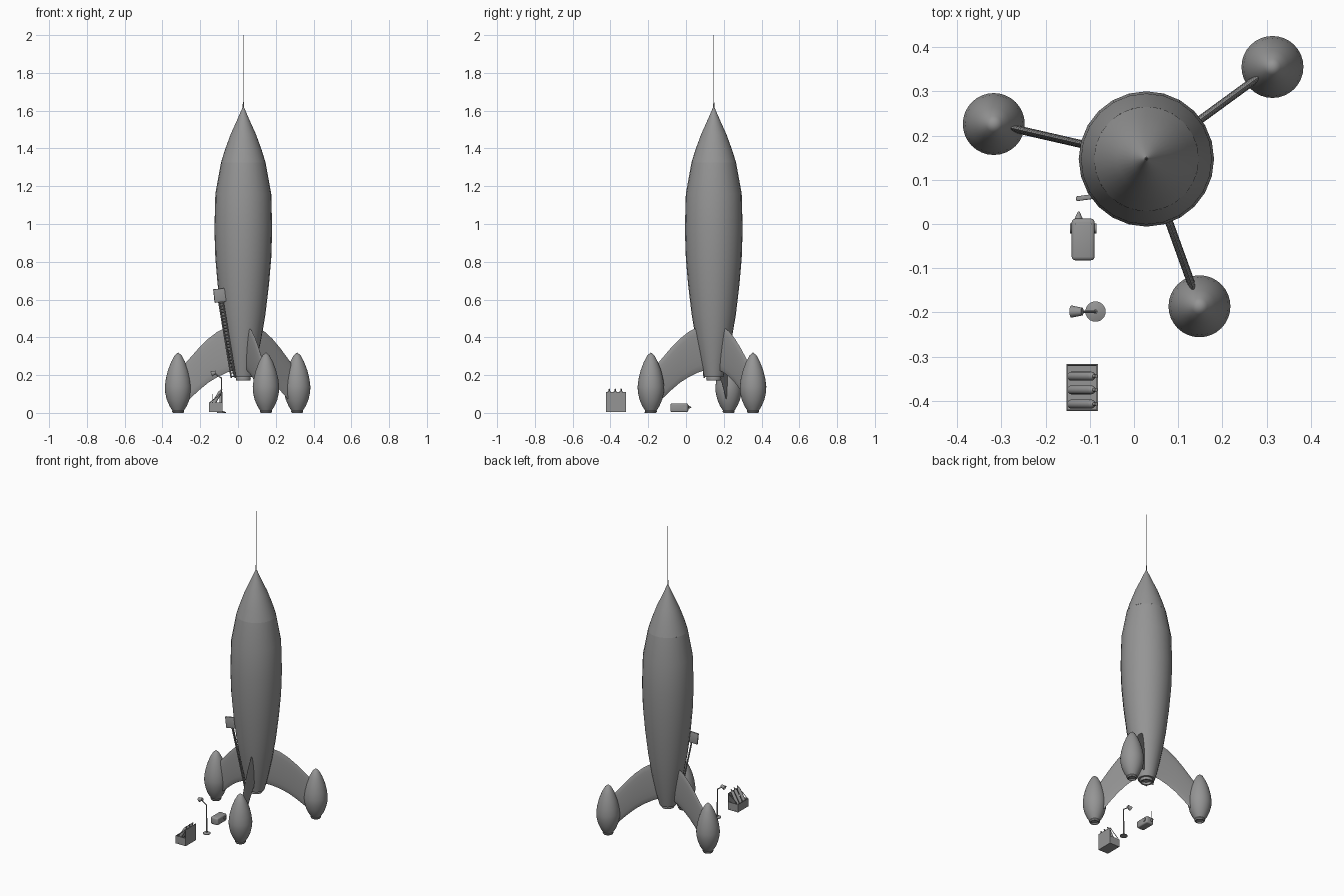
import bpy, bmesh, math
from mathutils import Vector, Matrix

if "Cube" in bpy.data.objects:
    bpy.data.objects.remove(bpy.data.objects["Cube"])

grey = bpy.data.materials.new("mid_grey")
grey.use_nodes = True
tone = (0.3, 0.3, 0.3, 1)
grey.diffuse_color = tone
grey.node_tree.nodes["Principled BSDF"].inputs["Base Color"].default_value = tone

AXIS = Vector((0.028, 0.147, 0))


def finish(name, bm, smooth=35):
    bmesh.ops.recalc_face_normals(bm, faces=bm.faces)
    mesh = bpy.data.meshes.new(name)
    bm.to_mesh(mesh)
    bm.free()
    mesh.materials.append(grey)
    obj = bpy.data.objects.new(name, mesh)
    bpy.context.collection.objects.link(obj)
    if smooth:
        bpy.ops.object.select_all(action='DESELECT')
        obj.select_set(True)
        bpy.context.view_layer.objects.active = obj
        bpy.ops.object.shade_smooth_by_angle(angle=math.radians(smooth))
    return obj


def lathe(name, profile, place=(0, 0, 0), steps=32, direction=(0, 0, 1), smooth=35):
    """Revolve (radius, height) points about an axis."""
    bm = bmesh.new()
    verts = [bm.verts.new((r, 0, z)) for r, z in profile]
    edges = [bm.edges.new(pair) for pair in zip(verts, verts[1:])]
    bmesh.ops.spin(bm, geom=verts + edges, cent=(0, 0, 0), axis=(0, 0, 1),
                   angle=math.tau, steps=steps)
    bmesh.ops.remove_doubles(bm, verts=bm.verts, dist=0.00005)
    turn = Vector(direction).to_track_quat('Z', 'Y').to_matrix().to_4x4()
    bm.transform(Matrix.Translation(place) @ turn)
    return finish(name, bm, smooth)


def rod(name, a, b, r, r_end=None, steps=8):
    a, b = Vector(a), Vector(b)
    end = r if r_end is None else r_end
    length = (b - a).length
    return lathe(name, [(0, 0), (r, 0), (end, length), (0, length)], a, steps, b - a)


def box(name, centre, size, bevel=0, turn=None):
    bm = bmesh.new()
    bmesh.ops.create_cube(bm, size=1)
    bm.transform(Matrix.Diagonal((*size, 1)))
    if bevel:
        bmesh.ops.bevel(bm, geom=bm.edges[:], offset=bevel, segments=3,
                        profile=0.5, affect='EDGES')
    bm.transform(Matrix.Translation(centre) @ (turn or Matrix()))
    return finish(name, bm, 35 if bevel else 0)


# Hull, nose cone, engine ring and mast
lathe("hull", [(0, 0.19), (0.05, 0.19), (0.07, 0.27), (0.095, 0.39), (0.117, 0.52),
               (0.136, 0.68), (0.148, 0.82), (0.153, 0.97), (0.148, 1.16),
               (0.118, 1.325)], AXIS, 24)
lathe("nose_cone", [(0.118, 1.325), (0.098, 1.39), (0.067, 1.475), (0.033, 1.55),
                    (0.004, 1.617), (0, 1.617)], AXIS)
lathe("engine_nozzle", [(0, 0.188), (0.028, 0.188), (0.028, 0.172), (0.037, 0.172),
                        (0.04, 0.18), (0.037, 0.192), (0, 0.192)], AXIS)
rod("mast_base", AXIS + Vector((0, 0, 1.6)), AXIS + Vector((0, 0, 1.66)), 0.004, 0.002)
rod("mast", AXIS + Vector((0, 0, 1.65)), AXIS + Vector((0, 0, 2.0)), 0.0018, 0.001)


def fin(name, pod):
    """Swept blade with a lens-shaped section, from hull to pod."""
    # radius, lower edge, upper edge
    stations = [(0.03, 0.23, 0.47), (0.085, 0.215, 0.457), (0.14, 0.19, 0.43),
                (0.19, 0.16, 0.393), (0.24, 0.12, 0.345), (0.29, 0.075, 0.29),
                (0.335, 0.03, 0.24)]
    out = (pod - AXIS).normalized()
    side = Vector((-out.y, out.x, 0))
    bm = bmesh.new()
    rings = []
    count = 16
    for r, low, high in stations:
        ring = []
        for i in range(count):
            a = math.tau * i / count
            z = (low + high) / 2 + math.cos(a) * (high - low) / 2
            ring.append(bm.verts.new(AXIS + out * r + side * 0.009 * math.sin(a)
                                     + Vector((0, 0, z))))
        rings.append(ring)
    for p, q in zip(rings, rings[1:]):
        for i in range(count):
            j = (i + 1) % count
            bm.faces.new((p[i], p[j], q[j], q[i]))
    bm.faces.new(rings[0])
    bm.faces.new(rings[-1])
    finish(name, bm, 50)


# Three fins ending in landing pods
pods = {"right": (-0.317, 0.226, 0), "left": (0.313, 0.355, 0), "front": (0.148, -0.186, 0)}
for label, spot in pods.items():
    spot = Vector(spot)
    fin(label + "_fin", spot)
    lathe(label + "_pod", [(0, 0.012), (0.03, 0.012), (0.045, 0.035), (0.06, 0.07),
                           (0.069, 0.11), (0.07, 0.14), (0.065, 0.18), (0.054, 0.225),
                           (0.037, 0.27), (0.018, 0.305), (0, 0.32)], spot)
    lathe(label + "_pod_foot", [(0, 0.008), (0.02, 0.008), (0.022, 0), (0.028, 0),
                                (0.032, 0.007), (0.03, 0.016), (0, 0.016)], spot)

# Boarding ladder lying along the hull
angle = math.radians(212)
out = Vector((math.cos(angle), math.sin(angle), 0))
side = Vector((-out.y, out.x, 0))
foot = AXIS + out * 0.062 + Vector((0, 0, 0.185))
head = AXIS + out * 0.14 + Vector((0, 0, 0.59))
for label, sign in (("left", 1), ("right", -1)):
    shift = side * 0.021 * sign
    rod(label + "_ladder_rail", foot + shift, head + shift, 0.004)
for i in range(24):
    middle = foot.lerp(head, (i + 0.5) / 24)
    rod("ladder_rung", middle - side * 0.021, middle + side * 0.021, 0.003, steps=6)

# Open hatch door above the ladder
lean = Matrix.Rotation(math.radians(8), 4, 'Z') @ Matrix.Rotation(math.radians(-6), 4, 'Y')
box("hatch_door", (-0.094, 0.062, 0.622), (0.068, 0.011, 0.072), 0.003, lean)

# Equipment case with end cone, side knobs and aerials
box("case", (-0.115, -0.035, 0.027), (0.052, 0.094, 0.046), 0.008)
rod("case_nose", (-0.125, 0.008, 0.03), (-0.125, 0.028, 0.03), 0.011, 0.002, 12)
for sign in (-1, 1):
    x = -0.115 + sign * 0.026
    rod("case_knob", (x, -0.01, 0.03), (x + sign * 0.004, -0.01, 0.03), 0.011, steps=12)
    rod("case_aerial", (-0.115 + sign * 0.018, 0, 0.045),
        (-0.115 + sign * 0.018, 0, 0.1), 0.001, steps=6)

# Work lamp on a stand
post = Vector((-0.087, -0.198, 0))
lathe("lamp_base", [(0, 0), (0.023, 0), (0.023, 0.004), (0.008, 0.009), (0, 0.009)], post, 24)
rod("lamp_lower_post", post, post + Vector((0, 0, 0.1)), 0.005)
rod("lamp_upper_post", post, post + Vector((0, 0, 0.185)), 0.003)
rod("lamp_arm", post + Vector((0, 0, 0.184)), (-0.122, -0.198, 0.207), 0.003)
lathe("lamp_head", [(0, 0), (0.009, 0), (0.011, 0.012), (0.014, 0.026), (0.011, 0.026),
                    (0.008, 0.018), (0, 0.018)], (-0.117, -0.198, 0.215), 16, (-1, 0, -0.35))

# Rack holding three leaning gas bottles
box("rack_floor", (-0.117, -0.37, 0.007), (0.072, 0.106, 0.006))
box("rack_back", (-0.083, -0.37, 0.058), (0.004, 0.106, 0.104))
box("rack_front", (-0.151, -0.37, 0.03), (0.004, 0.106, 0.05))
for y in (-0.421, -0.319):
    box("rack_side", (-0.117, y, 0.03), (0.072, 0.003, 0.05))
    rod("rack_brace", (-0.151, y, 0.053), (-0.084, y, 0.109), 0.002)
for y in (-0.344, -0.375, -0.407):
    lathe("gas_bottle", [(0, 0), (0.006, 0.001), (0.01, 0.006), (0.01, 0.098),
                         (0.007, 0.106), (0.004, 0.109), (0.004, 0.12), (0, 0.12)],
          (-0.145, y, 0.022), 16, (0.5, 0, 0.87))
